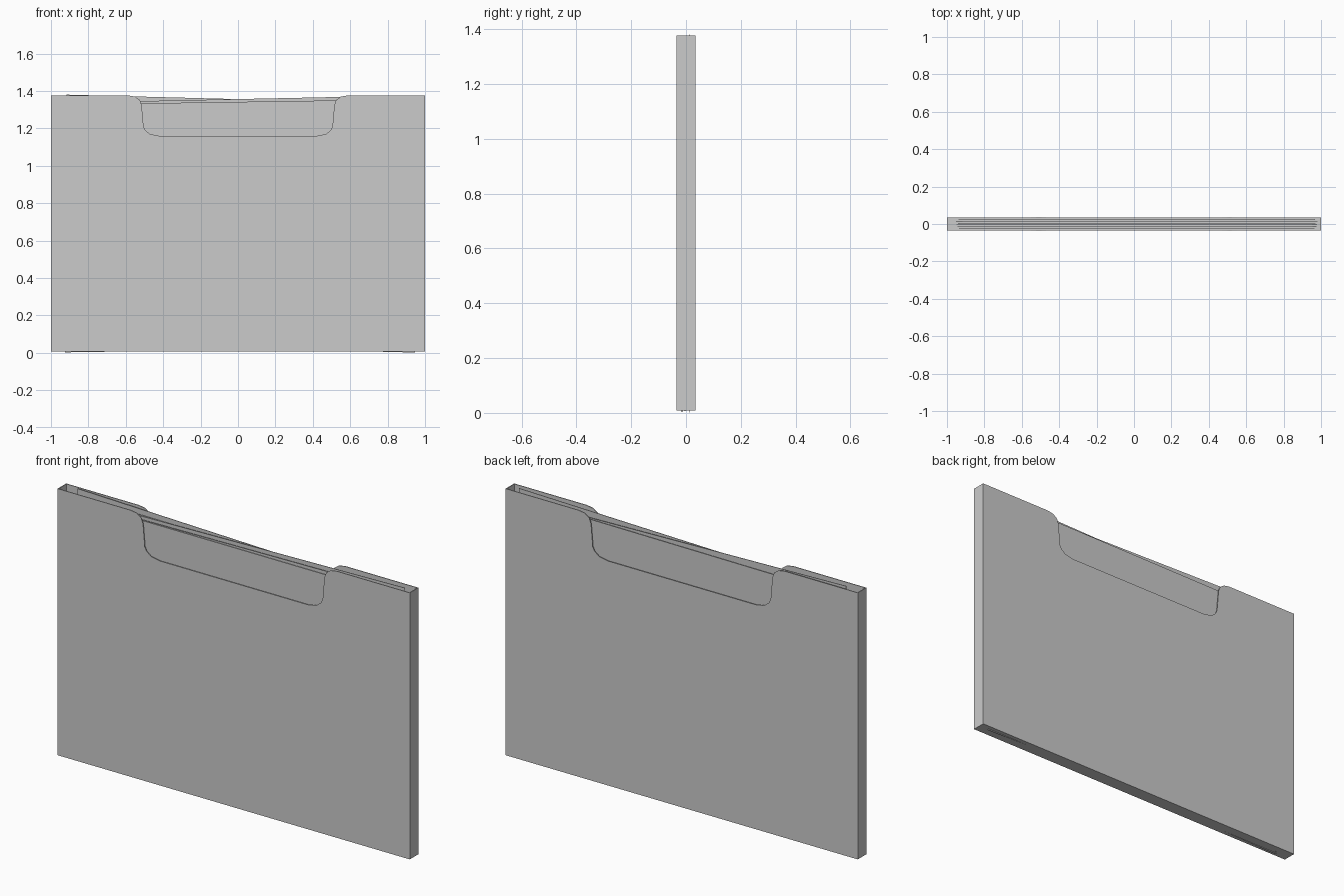
import bpy, bmesh, math
from mathutils import Matrix, Vector

if "Cube" in bpy.data.objects:
    bpy.data.objects.remove(bpy.data.objects["Cube"])

BASE, TOP = 0.008, 1.376      # sleeve bottom and rim heights
HALF_D, WALL = 0.035, 0.004   # half depth and card thickness


def make_object(name, bm):
    bmesh.ops.recalc_face_normals(bm, faces=bm.faces)
    mesh = bpy.data.meshes.new(name)
    bm.to_mesh(mesh)
    bm.free()
    obj = bpy.data.objects.new(name, mesh)
    bpy.context.collection.objects.link(obj)
    return obj


def panel(name, outline, y0, y1):
    """Extrude an x-z outline from y0 to y1."""
    bm = bmesh.new()
    face = bm.faces.new([bm.verts.new((x, y0, z)) for x, z in outline])
    ext = bmesh.ops.extrude_face_region(bm, geom=[face])
    verts = [v for v in ext["geom"] if isinstance(v, bmesh.types.BMVert)]
    bmesh.ops.translate(bm, verts=verts, vec=(0, y1 - y0, 0))
    return make_object(name, bm)


def box(name, size, center, tilt=0.0):
    bm = bmesh.new()
    mat = (Matrix.Translation(center) @ Matrix.Rotation(tilt, 4, 'Y')
           @ Matrix.Diagonal((*size, 1)))
    bmesh.ops.create_cube(bm, size=1, matrix=mat)
    return make_object(name, bm)


# Front and back panels with the rounded thumb notch
half_notch = [(0.585, TOP), (0.55, 1.37), (0.525, 1.352), (0.515, 1.325),
              (0.505, 1.21), (0.495, 1.19), (0.47, 1.17), (0.42, 1.16)]
outline = ([(-1, BASE), (1, BASE), (1, TOP)] + half_notch
           + [(-x, z) for x, z in reversed(half_notch)] + [(-1, TOP)])
panel("front_panel", outline, -HALF_D, -HALF_D + WALL)
panel("back_panel", outline, HALF_D - WALL, HALF_D)

# Closed sides and bottom
inner = 2 * (HALF_D - WALL)
for name, s in (("left_side", -1), ("right_side", 1)):
    box(name, (WALL, inner, TOP - BASE), (s * (1 - WALL / 2), 0, (TOP + BASE) / 2))
box("bottom", (2 - 2 * WALL, inner, WALL), (0, 0, BASE + WALL / 2))

# Slightly tilted loose sheets: y, top height at centre, sheet height, slope
sheets = [(-0.023, 1.335, 1.322, 0.0),
          (-0.015, 1.342, 1.325, 0.015),
          (-0.004, 1.357, 1.330, 0.021),
          (0.003, 1.342, 1.325, -0.008),
          (0.012, 1.356, 1.330, -0.026),
          (0.022, 1.338, 1.324, 0.005)]
for i, (y, top, height, slope) in enumerate(sheets):
    box(f"sheet_{i + 1}", (1.90, 0.003, height),
        (0.015, y, top - height / 2), -math.atan(slope))
